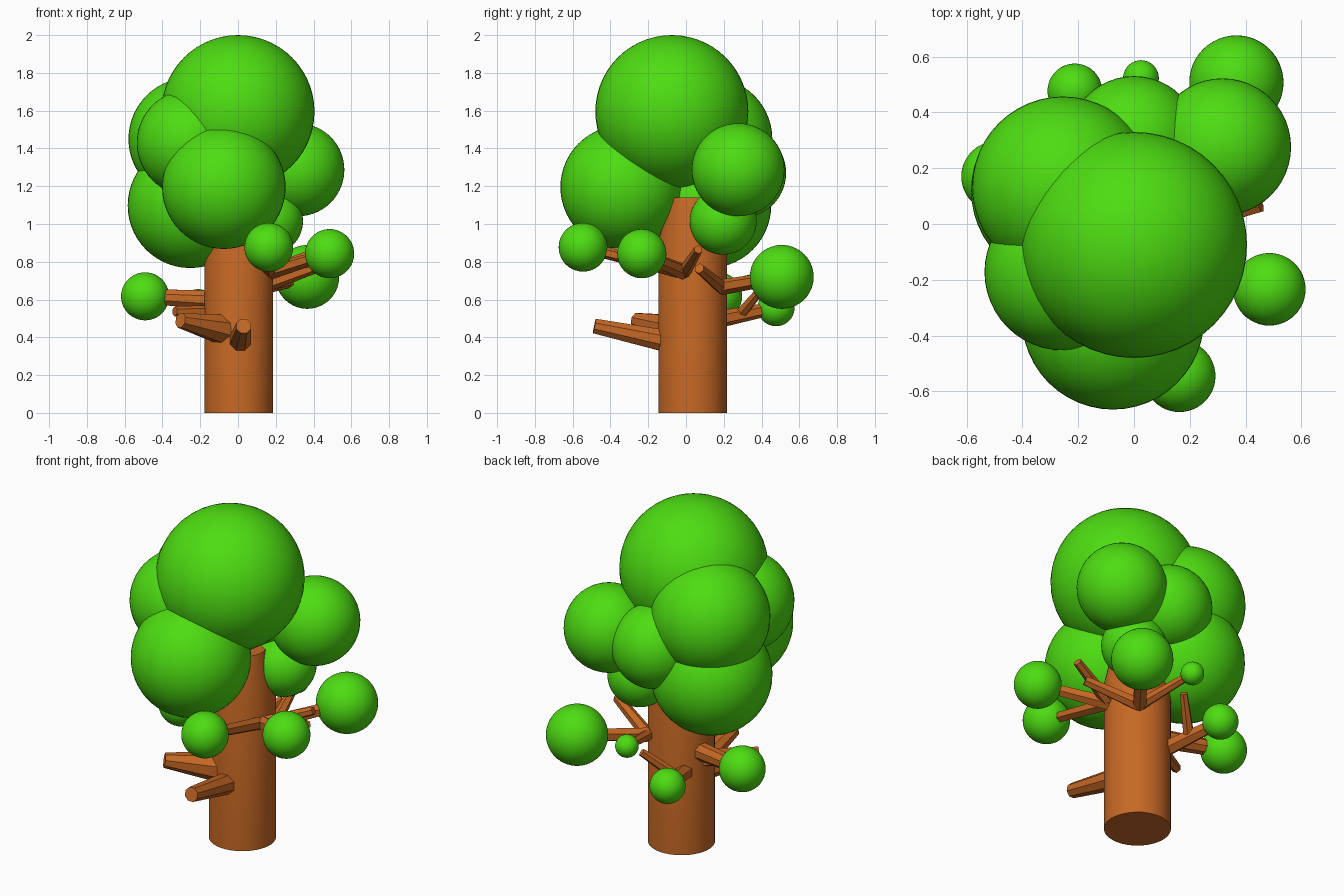
import bpy, bmesh, math
from mathutils import Vector

if "Cube" in bpy.data.objects:
    bpy.data.objects.remove(bpy.data.objects["Cube"])


def material(name, color):
    m = bpy.data.materials.new(name)
    m.diffuse_color = (*color, 1)
    m.use_nodes = True
    m.node_tree.nodes["Principled BSDF"].inputs["Base Color"].default_value = m.diffuse_color
    return m


BARK = material("bark_brown", (0.57, 0.14, 0.018))
LEAF = material("leaf_green", (0.075, 0.72, 0.006))


def finish(name, bm, mat, angle=40):
    bmesh.ops.recalc_face_normals(bm, faces=bm.faces[:])
    me = bpy.data.meshes.new(name)
    bm.to_mesh(me)
    bm.free()
    me.materials.append(mat)
    me.polygons.foreach_set("use_smooth", [True] * len(me.polygons))
    me.set_sharp_from_angle(angle=math.radians(angle))
    ob = bpy.data.objects.new(name, me)
    bpy.context.collection.objects.link(ob)
    return ob


def ball(name, loc, r):
    bm = bmesh.new()
    bmesh.ops.create_uvsphere(bm, u_segments=48, v_segments=28, radius=r)
    bmesh.ops.translate(bm, verts=bm.verts[:], vec=loc)
    return finish(name, bm, LEAF, 180)


def limb(name, stations, sides):
    """Loft capped rings through (point, radius) stations."""
    pts = [Vector(p) for p, r in stations]
    axis = (pts[-1] - pts[0]).normalized()
    u = axis.cross(Vector((0, 0, 1)))
    u = u.normalized() if u.length > 0.01 else Vector((1, 0, 0))
    v = axis.cross(u)
    bm = bmesh.new()
    rings = []
    for p, (_, r) in zip(pts, stations):
        ang = [2 * math.pi * (i + 0.5) / sides for i in range(sides)]
        rings.append([bm.verts.new(p + (u * math.cos(a) + v * math.sin(a)) * r) for a in ang])
    for lo, hi in zip(rings, rings[1:]):
        for i in range(sides):
            j = (i + 1) % sides
            bm.faces.new((lo[i], lo[j], hi[j], hi[i]))
    bm.faces.new(rings[0])
    bm.faces.new(rings[-1])
    return finish(name, bm, BARK)


# trunk: straight column with a tapered top
C = (0.005, 0.035)
limb("trunk", [((*C, 0), 0.182), ((*C, 0.90), 0.182), ((*C, 1.14), 0.13)], 40)

# crown: large overlapping leaf balls
crown = {
    "crown_top": ((0, -0.075, 1.595), 0.405),
    "crown_front": ((-0.075, -0.338, 1.195), 0.327),
    "crown_low_left": ((-0.253, 0.12, 1.098), 0.331),
    "crown_back_left": ((-0.255, 0.132, 1.45), 0.325),
    "crown_mid_left": ((-0.255, -0.172, 1.43), 0.281),
    "crown_right": ((0.317, 0.276, 1.287), 0.246),
    "crown_back": ((0, 0.292, 1.27), 0.238),
    "crown_low_right": ((0.167, 0.197, 1.015), 0.177),
}
# leaf balls on branch ends
tips = {
    "back_right": ((0.367, 0.507, 0.72), 0.169),
    "right": ((0.485, -0.234, 0.843), 0.13),
    "front": ((0.163, -0.545, 0.877), 0.129),
    "left": ((-0.492, 0.17, 0.617), 0.127),
    "back_left": ((-0.212, 0.477, 0.557), 0.098),
    "back": ((0.025, 0.523, 0.75), 0.064),
}
for n, (loc, r) in crown.items():
    ball(n, loc, r)
for n, (loc, r) in tips.items():
    ball("leaf_" + n, loc, r)

# branches: start, end, start radius, end radius
fork_right, fork_back = (0.165, -0.01, 0.745), (0.12, 0.19, 0.665)
branches = {
    "right": (fork_right, tips["right"][0], 0.042, 0.03),
    "front": (fork_right, tips["front"][0], 0.038, 0.03),
    "right_stub": (fork_right, (0.455, 0.065, 0.865), 0.036, 0.024),
    "back_right": (fork_back, tips["back_right"][0], 0.042, 0.034),
    "back": (fork_back, tips["back"][0], 0.034, 0.022),
    "back_right_stub": (fork_back, (0.405, 0.07, 0.765), 0.038, 0.028),
    "left": ((-0.11, 0.07, 0.597), tips["left"][0], 0.054, 0.042),
    "left_stub": ((-0.13, 0.07, 0.535), (-0.335, -0.04, 0.537), 0.036, 0.027),
    "back_left": ((-0.10, 0.15, 0.49), tips["back_left"][0], 0.046, 0.034),
    "back_left_stub": ((-0.145, 0.29, 0.525), (0.0, 0.42, 0.68), 0.032, 0.022),
    "front_left_stub": ((-0.07, -0.07, 0.44), (-0.305, -0.26, 0.49), 0.085, 0.042),
    "front_stub": ((0.01, -0.08, 0.375), (0.03, -0.485, 0.46), 0.064, 0.042),
}
for n, (a, b, r0, r1) in branches.items():
    limb("branch_" + n, [(a, r0), (b, r1)], 8 if r0 > 0.05 else 6)
